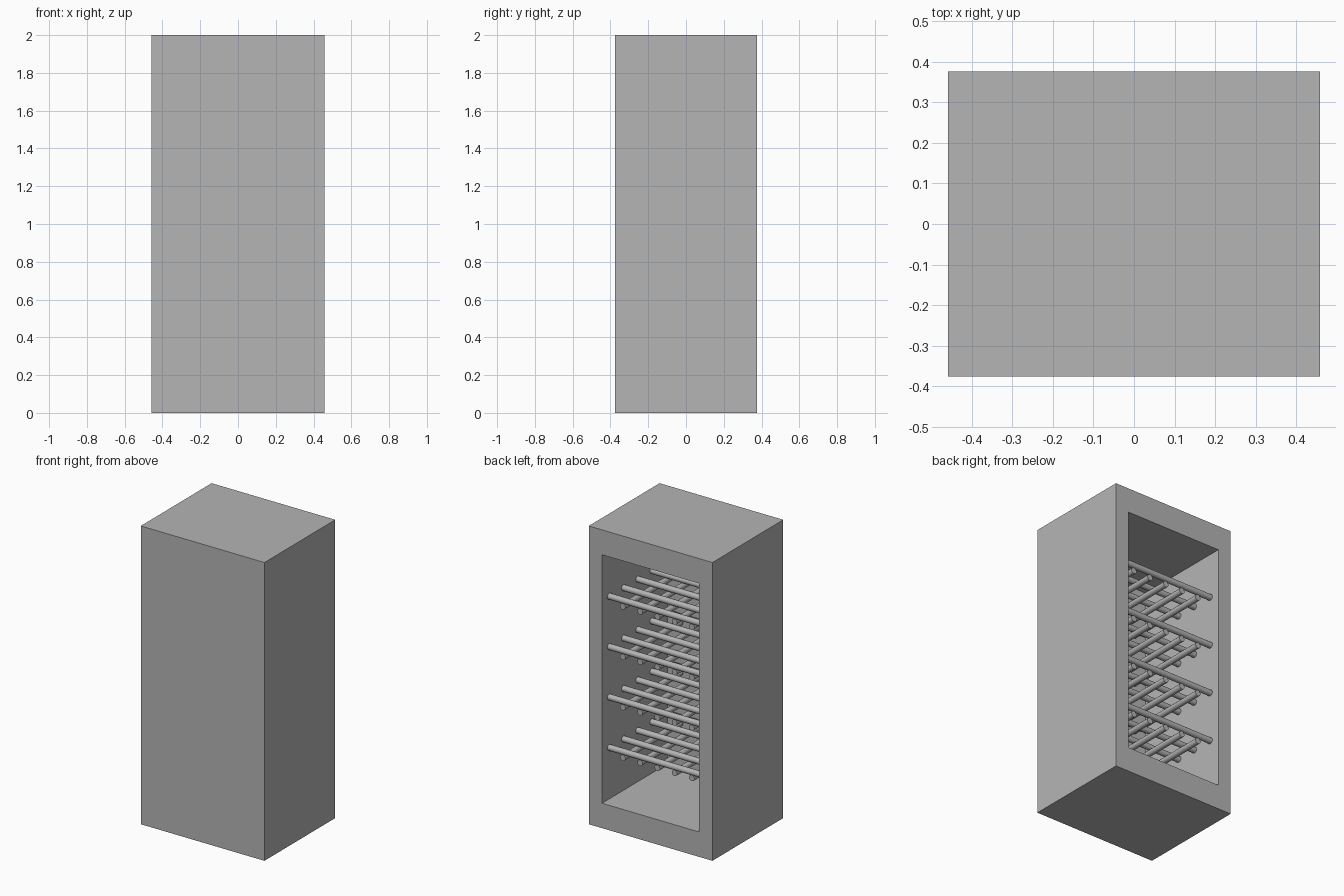
import bpy
import bmesh
import math
from mathutils import Matrix, Vector

cube = bpy.data.objects.get("Cube")
if cube:
    bpy.data.objects.remove(cube, do_unlink=True)

# Single grey material
grey = bpy.data.materials.new("plain_grey")
grey.use_nodes = True
colour = (0.46, 0.46, 0.46, 1)
grey.diffuse_color = colour
grey.node_tree.nodes["Principled BSDF"].inputs["Base Color"].default_value = colour

WIDTH, DEPTH, HEIGHT = 0.917, 0.75, 2.0
OPEN_X, OPEN_Z = 0.36, 0.833      # half sizes of the opening
CAVITY = 0.695                    # depth of the hollow
ROD = 0.02                        # rod radius


def add_object(name, bm):
    mesh = bpy.data.meshes.new(name)
    bm.to_mesh(mesh)
    bm.free()
    mesh.materials.append(grey)
    obj = bpy.data.objects.new(name, mesh)
    bpy.context.collection.objects.link(obj)
    return obj


# Cabinet: a box hollowed out from its open back
bm = bmesh.new()
bmesh.ops.create_cube(bm, size=1)
bmesh.ops.scale(bm, vec=(WIDTH, DEPTH, HEIGHT), verts=bm.verts)
back = max(bm.faces, key=lambda f: f.calc_center_median().y)
bmesh.ops.inset_region(bm, faces=[back], thickness=0.1)
for v in back.verts:
    v.co.x = math.copysign(OPEN_X, v.co.x)
    v.co.z = math.copysign(OPEN_Z, v.co.z)
hollow = bmesh.ops.extrude_discrete_faces(bm, faces=[back])["faces"]
bmesh.ops.translate(bm, vec=(0, -CAVITY, 0), verts=hollow[0].verts)
bmesh.ops.translate(bm, vec=(0, 0, HEIGHT / 2), verts=bm.verts)
bmesh.ops.recalc_face_normals(bm, faces=bm.faces)
add_object("cabinet", bm)


def add_rod(bm, centre, length, axis):
    turn = Matrix.Rotation(math.pi / 2, 4, axis)
    bmesh.ops.create_cone(bm, cap_ends=True, segments=20, radius1=ROD, radius2=ROD,
                          depth=length, matrix=Matrix.Translation(Vector(centre)) @ turn)


# Wire shelves: long rods resting on cross rods
for level in range(4):
    z = 1.0 + (level - 1.5) * 0.338
    bm = bmesh.new()
    for i in range(-2, 3):
        add_rod(bm, (0, i * 0.15, z + ROD), 0.718, "Y")
        add_rod(bm, (i * 0.128, 0, z - ROD), 0.61, "X")
    shelf = add_object(f"wire_shelf_{level + 1}", bm)
    bpy.ops.object.select_all(action="DESELECT")
    shelf.select_set(True)
    bpy.context.view_layer.objects.active = shelf
    bpy.ops.object.shade_smooth_by_angle(angle=math.radians(40))
